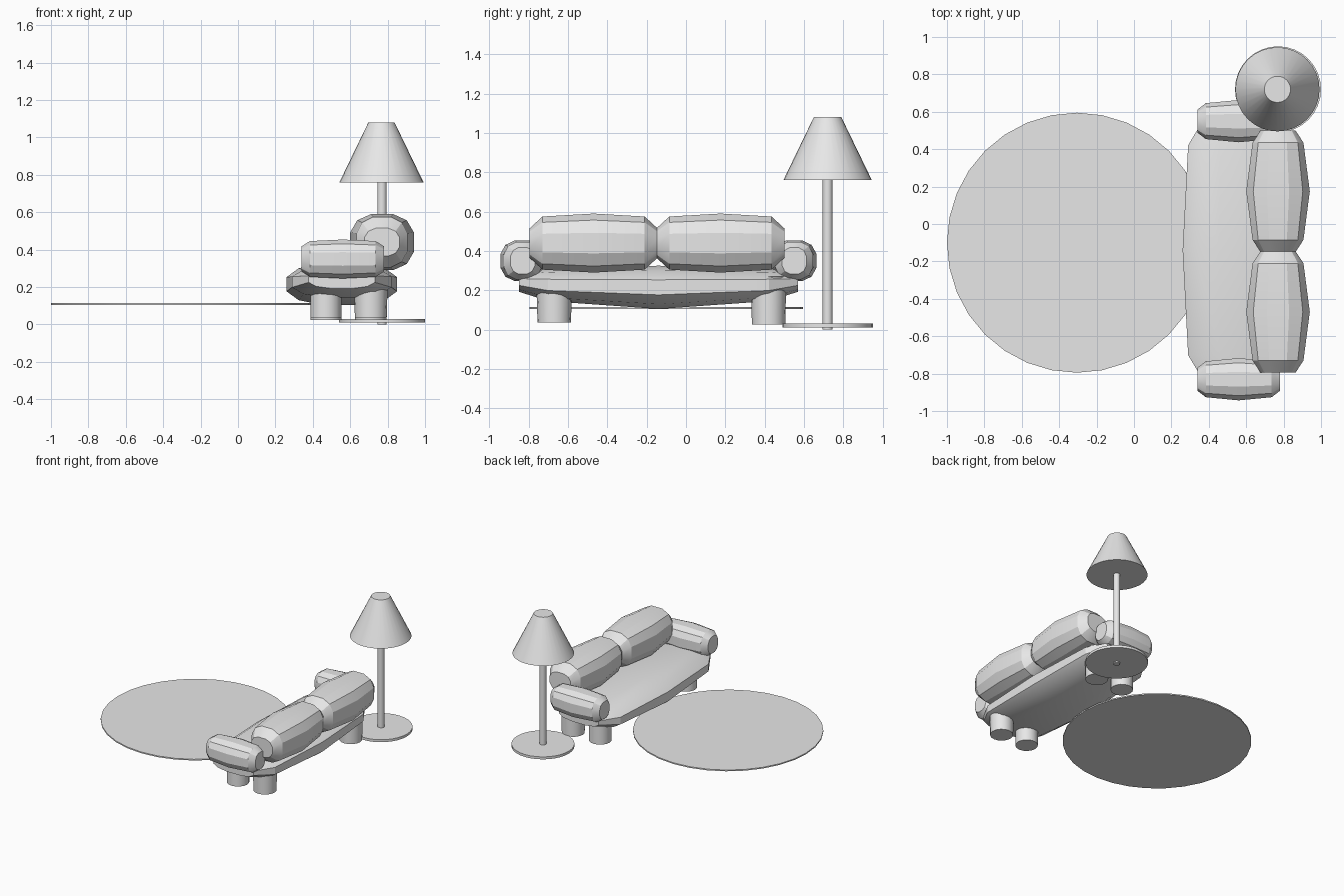
import bpy
import bmesh
import math
from mathutils import Vector

cube = bpy.data.objects.get("Cube")
if cube:
    bpy.data.objects.remove(cube, do_unlink=True)

GREY = (0.8, 0.8, 0.8, 1.0)
grey = bpy.data.materials.new("plain grey")
grey.use_nodes = True
grey.diffuse_color = GREY
grey.node_tree.nodes["Principled BSDF"].inputs["Base Color"].default_value = GREY


def finish(bm, name, location):
    """Turn a bmesh into a named, shaded object."""
    bmesh.ops.recalc_face_normals(bm, faces=bm.faces)
    mesh = bpy.data.meshes.new(name)
    bm.to_mesh(mesh)
    bm.free()
    mesh.materials.append(grey)
    obj = bpy.data.objects.new(name, mesh)
    obj.location = location
    bpy.context.collection.objects.link(obj)
    bpy.ops.object.select_all(action='DESELECT')
    obj.select_set(True)
    bpy.context.view_layer.objects.active = obj
    bpy.ops.object.shade_smooth_by_angle(angle=math.radians(25))
    return obj


def cone(name, x, y, z0, z1, r0, r1=None, sides=32):
    """Upright capped cylinder or cone between two heights."""
    bm = bmesh.new()
    bmesh.ops.create_cone(bm, cap_ends=True, segments=sides, radius1=r0,
                          radius2=r0 if r1 is None else r1, depth=z1 - z0)
    return finish(bm, name, (x, y, (z0 + z1) / 2))


def section(sides=12, power=0.8):
    """Unit rounded-box outline."""
    pts = []
    for i in range(sides):
        a = 2 * math.pi * (i + 0.5) / sides
        c, s = math.cos(a), math.sin(a)
        pts.append((math.copysign(abs(c) ** power, c), math.copysign(abs(s) ** power, s)))
    top = max(p[0] for p in pts)
    return [(u / top, v / top) for u, v in pts]


def pillow(name, location, length, width, height, stations, along_x=False, lift=0.0):
    """Faceted pillow lofted along one axis; sizes are half extents."""
    half = [(-t, w, h) for t, w, h in stations]
    rings_at = half + [(0, 1, 1)] + [(t, w, h) for t, w, h in reversed(stations)]
    bm = bmesh.new()
    rings = []
    for t, w, h in rings_at:
        ring = []
        for u, v in section():
            across, up = u * w * width, v * h * height + lift * (1 - h) * height
            co = (t * length, across, up) if along_x else (across, t * length, up)
            ring.append(bm.verts.new(Vector(co)))
        rings.append(ring)
    for a, b in zip(rings, rings[1:]):
        for i in range(len(a)):
            j = (i + 1) % len(a)
            bm.faces.new((a[i], a[j], b[j], b[i]))
    bm.faces.new(rings[0])
    bm.faces.new(rings[-1])
    return finish(bm, name, location)


# Rug
cone("rug", -0.305, -0.10, 0.105, 0.115, 0.695)

# Floor lamp
LX, LY = 0.77, 0.72
cone("lamp_base", LX, LY, 0.01, 0.03, 0.23)
cone("lamp_pole", LX, LY, 0.0, 0.80, 0.025)
cone("lamp_shade", LX - 0.003, LY, 0.76, 1.08, 0.225, 0.07)

# Sofa seat, flatter on top and tapering underneath toward the ends
pillow("sofa_seat", (0.555, -0.14, 0.215), 0.71, 0.295, 0.11,
       [(1, 0.6, 0.45), (0.79, 0.9, 0.75)], lift=0.45)

# Back cushions
for side, y in (("right", -0.47), ("left", 0.175)):
    pillow("back_cushion_" + side, (0.77, y, 0.44), 0.325, 0.17, 0.15,
           [(1, 0.55, 0.5), (0.8, 0.8, 0.9)])

# Arms
for side, y in (("right", -0.83), ("left", 0.55)):
    pillow("sofa_arm_" + side, (0.56, y, 0.35), 0.22, 0.113, 0.104,
           [(1, 0.55, 0.65), (0.8, 0.85, 0.92)], along_x=True)

# Legs
for side, y, base in (("right", -0.67, 0.035), ("left", 0.42, 0.025)):
    cone("front_leg_" + side, 0.47, y, base, 0.2, 0.083, sides=16)
    cone("back_leg_" + side, 0.71, y, base, 0.2 if side == "right" else 0.27, 0.085, 0.09, sides=16)
